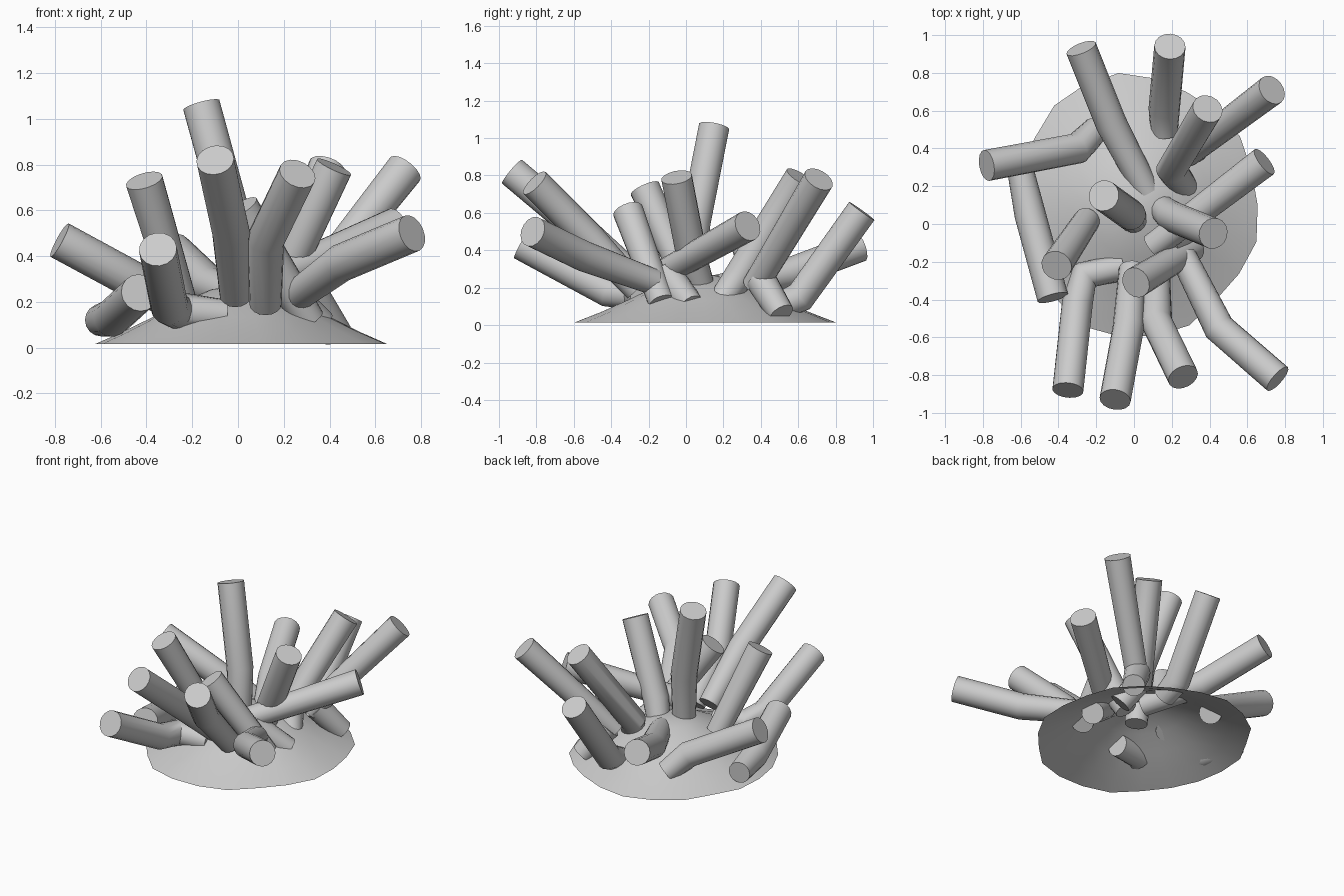
import bpy, bmesh, math, random

if "Cube" in bpy.data.objects:
    bpy.data.objects.remove(bpy.data.objects["Cube"])
random.seed(4)

def smooth(obj):
    bpy.ops.object.select_all(action='DESELECT')
    obj.select_set(True)
    bpy.context.view_layer.objects.active = obj
    bpy.ops.object.shade_smooth_by_angle(angle=math.radians(35))

def tube(name, pts, r=0.083):
    cu = bpy.data.curves.new(name + "_path", 'CURVE')
    cu.dimensions = '3D'
    cu.bevel_depth = r
    cu.bevel_resolution = 6
    cu.use_fill_caps = True
    sp = cu.splines.new('POLY')
    sp.points.add(len(pts) - 1)
    for p, co in zip(sp.points, pts):
        p.co = (*co, 1)
    # roots narrow a little where they sink into the mound
    sp.points[0].radius = 0.85
    tmp = bpy.data.objects.new(name + "_path", cu)
    bpy.context.collection.objects.link(tmp)
    dg = bpy.context.evaluated_depsgraph_get()
    me = bpy.data.meshes.new_from_object(tmp.evaluated_get(dg))
    bpy.data.objects.remove(tmp)
    obj = bpy.data.objects.new(name, me)
    bpy.context.collection.objects.link(obj)
    # weld the end caps so they are closed discs
    bm = bmesh.new()
    bm.from_mesh(me)
    bmesh.ops.remove_doubles(bm, verts=bm.verts, dist=0.0005)
    bmesh.ops.recalc_face_normals(bm, faces=bm.faces)
    bm.to_mesh(me)
    bm.free()
    smooth(obj)

# open mound with a ragged rim
N = 22
profile = [(1, 0.015), (0.8, 0.07), (0.6, 0.133), (0.4, 0.2), (0.2, 0.255)]
rim = [random.uniform(0.95, 1.03) for _ in range(N)]
bm = bmesh.new()
rings = []
for t, z in profile:
    ring = []
    for i in range(N):
        a = 2 * math.pi * i / N
        k = t * (1 + (rim[i] - 1) * t)
        ring.append(bm.verts.new((0.015 + 0.66 * k * math.cos(a), 0.1 + 0.69 * k * math.sin(a), z)))
    rings.append(ring)
for lo, hi in zip(rings, rings[1:]):
    for i in range(N):
        j = (i + 1) % N
        bm.faces.new((lo[i], lo[j], hi[j], hi[i]))
peak = bm.verts.new((0.02, 0.09, 0.275))
for i in range(N):
    bm.faces.new((rings[-1][i], rings[-1][(i + 1) % N], peak))
me = bpy.data.meshes.new("mound")
bm.to_mesh(me)
bm.free()
mound = bpy.data.objects.new("mound", me)
bpy.context.collection.objects.link(mound)
smooth(mound)

# branches: root, bend (if any), tip
branches = {
    "centre_tall": [(0.0, 0.02, 0.16), (-0.02, 0.05, 0.55), (-0.16, 0.15, 1.06)],
    "back_left": [(0.07, 0.17, 0.2), (-0.12, 0.53, 0.27), (-0.28, 0.93, 0.42)],
    "back": [(0.16, 0.48, 0.09), (0.16, 0.61, 0.15), (0.19, 0.94, 0.61)],
    "back_right_inner": [(0.27, 0.19, 0.13), (0.2, 0.29, 0.27), (0.39, 0.61, 0.79)],
    "back_right_outer": [(0.28, 0.37, 0.21), (0.73, 0.71, 0.78)],
    "back_right_root": [(0.43, 0.51, 0.06), (0.31, 0.4, 0.24)],
    "right_low": [(0.1, -0.12, 0.28), (0.69, 0.33, 0.53)],
    "right_low_root": [(0.36, 0.03, 0.1), (0.17, -0.1, 0.27)],
    "right_upright": [(0.14, 0.09, 0.18), (0.2, 0.04, 0.32), (0.42, -0.05, 0.79)],
    "front_leaning": [(0.31, -0.13, 0.12), (0.01, -0.31, 0.61)],
    "front_right_outer": [(0.26, -0.17, 0.23), (0.45, -0.55, 0.37), (0.76, -0.82, 0.5)],
    "front_right_inner": [(0.12, -0.26, 0.19), (0.12, -0.52, 0.47), (0.26, -0.81, 0.76)],
    "front": [(-0.01, -0.24, 0.23), (-0.03, -0.55, 0.5), (-0.1, -0.93, 0.82)],
    "front_left": [(-0.06, -0.23, 0.14), (-0.26, -0.27, 0.16), (-0.3, -0.42, 0.18), (-0.35, -0.88, 0.43)],
    "left_upright": [(-0.25, 0.02, 0.2), (-0.41, -0.22, 0.73)],
    "left_creeping": [(-0.6, 0.28, 0.12), (-0.55, 0.05, 0.13), (-0.43, -0.39, 0.24)],
    "left_outer": [(-0.2, 0.5, 0.1), (-0.3, 0.4, 0.21), (-0.78, 0.31, 0.47)],
}
for name, pts in branches.items():
    tube(name + "_branch", pts)
